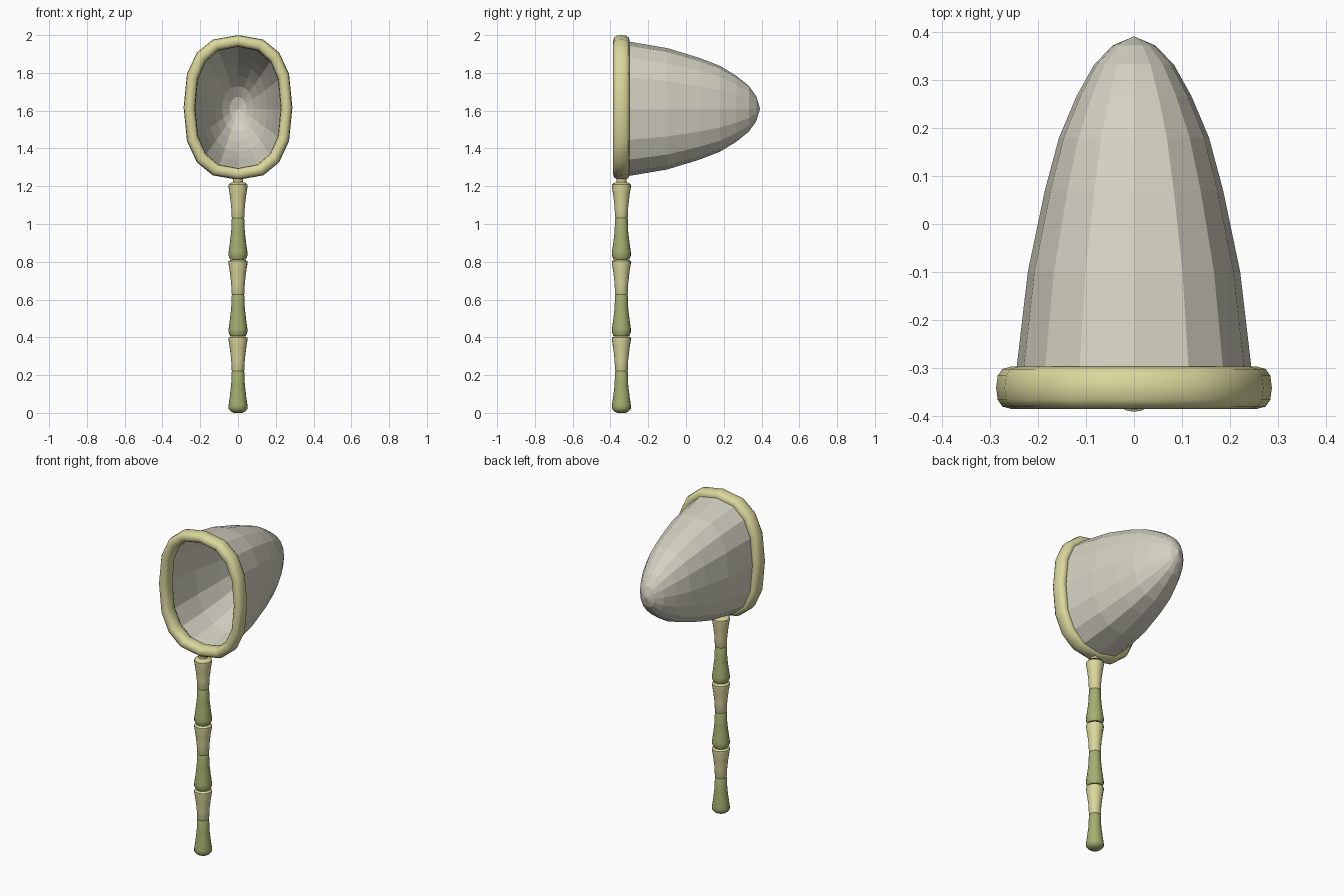
import bpy, bmesh
from math import sin, cos, pi, copysign

if "Cube" in bpy.data.objects:
    bpy.data.objects.remove(bpy.data.objects["Cube"])

YC, ZC = -0.342, 1.617      # rim plane and rim centre height
SIDES = 16

def material(name, color):
    m = bpy.data.materials.new(name)
    m.diffuse_color = (*color, 1)
    m.use_nodes = True
    m.node_tree.nodes["Principled BSDF"].inputs["Base Color"].default_value = m.diffuse_color
    return m

yellow = material("pale_bamboo", (0.70, 0.68, 0.33))
green = material("green_bamboo", (0.37, 0.43, 0.16))
cloth = material("net_cloth", (0.66, 0.64, 0.54))

def oval(a, b, t, n=2.5):
    f = lambda v: copysign(abs(v) ** (2 / n), v) if abs(v) > 1e-6 else 0
    return a * f(cos(t)), b * f(sin(t))

def skin(name, rings, mat, smooth=True, wrap=False, tip=None, caps=False):
    """Join equal-sized rings of points with quads."""
    bm = bmesh.new()
    vs = [[bm.verts.new(p) for p in r] for r in rings]
    pairs = list(zip(vs, vs[1:])) + ([(vs[-1], vs[0])] if wrap else [])
    k = len(vs[0])
    for r, s in pairs:
        for i in range(k):
            bm.faces.new((r[i], r[(i + 1) % k], s[(i + 1) % k], s[i]))
    if tip:
        t = bm.verts.new(tip)
        for i in range(k):
            bm.faces.new((vs[-1][i], vs[-1][(i + 1) % k], t))
    if caps:
        bm.faces.new(vs[0])
        bm.faces.new(vs[-1])
    bmesh.ops.recalc_face_normals(bm, faces=bm.faces)
    me = bpy.data.meshes.new(name)
    bm.to_mesh(me)
    bm.free()
    ob = bpy.data.objects.new(name, me)
    bpy.context.collection.objects.link(ob)
    me.materials.append(mat)
    if smooth:
        bpy.ops.object.select_all(action='DESELECT')
        ob.select_set(True)
        bpy.context.view_layer.objects.active = ob
        bpy.ops.object.shade_smooth_by_angle(angle=0.9)
    return ob

# Rim: rounded section swept around an oval
rings = []
for i in range(SIDES):
    t = 2 * pi * i / SIDES
    ring = []
    for j in range(12):
        u, v = oval(0.031, 0.044, 2 * pi * j / 12)
        x, z = oval(0.257 + u, 0.352 + u, t)
        ring.append((x, YC + v, ZC + z))
    rings.append(ring)
skin("net_rim", rings, yellow, wrap=True)

# Net: open faceted bag narrowing to a rounded tip
profile = [(-0.34, 1.02), (-0.1, 0.905), (0.07, 0.76), (0.18, 0.64),
           (0.267, 0.49), (0.333, 0.34), (0.373, 0.18)]
rings = []
for y, s in profile:
    n = 2.0 + 0.5 * s
    pts = [oval(0.245 * s, 0.355 * s, 2 * pi * i / SIDES, n) for i in range(SIDES)]
    rings.append([(x, y, 1.61 + z) for x, z in pts])
skin("net_bag", rings, cloth, smooth=False, tip=(0, 0.392, 1.61))

# Handle: alternating flared bamboo joints
def joint(name, z0, prof, mat):
    rings = [[(r * cos(2 * pi * i / 20), YC + r * sin(2 * pi * i / 20), z0 + z)
              for i in range(20)] for z, r in prof]
    skin(name, rings, mat, caps=True)

lower = [(0.0, 0.022), (0.008, 0.038), (0.022, 0.050), (0.04, 0.050),
         (0.09, 0.043), (0.15, 0.036), (0.215, 0.034), (0.222, 0.031)]
upper = [(0.218, 0.030), (0.226, 0.034), (0.28, 0.036), (0.34, 0.043),
         (0.385, 0.050), (0.398, 0.050), (0.403, 0.042), (0.408, 0.024)]
for k in range(3):
    base = 0.405 * k
    low = lower if k == 0 else [(0.0, 0.024), (0.003, 0.042), (0.022, 0.050)] + lower[3:]
    joint(f"handle_lower_joint_{k + 1}", base, low, green)
    joint(f"handle_upper_joint_{k + 1}", base, upper, yellow)

# Collar joining the handle to the rim
joint("rim_collar", 0, [(1.215, 0.046), (1.222, 0.026), (1.24, 0.026), (1.26, 0.034)], yellow)
